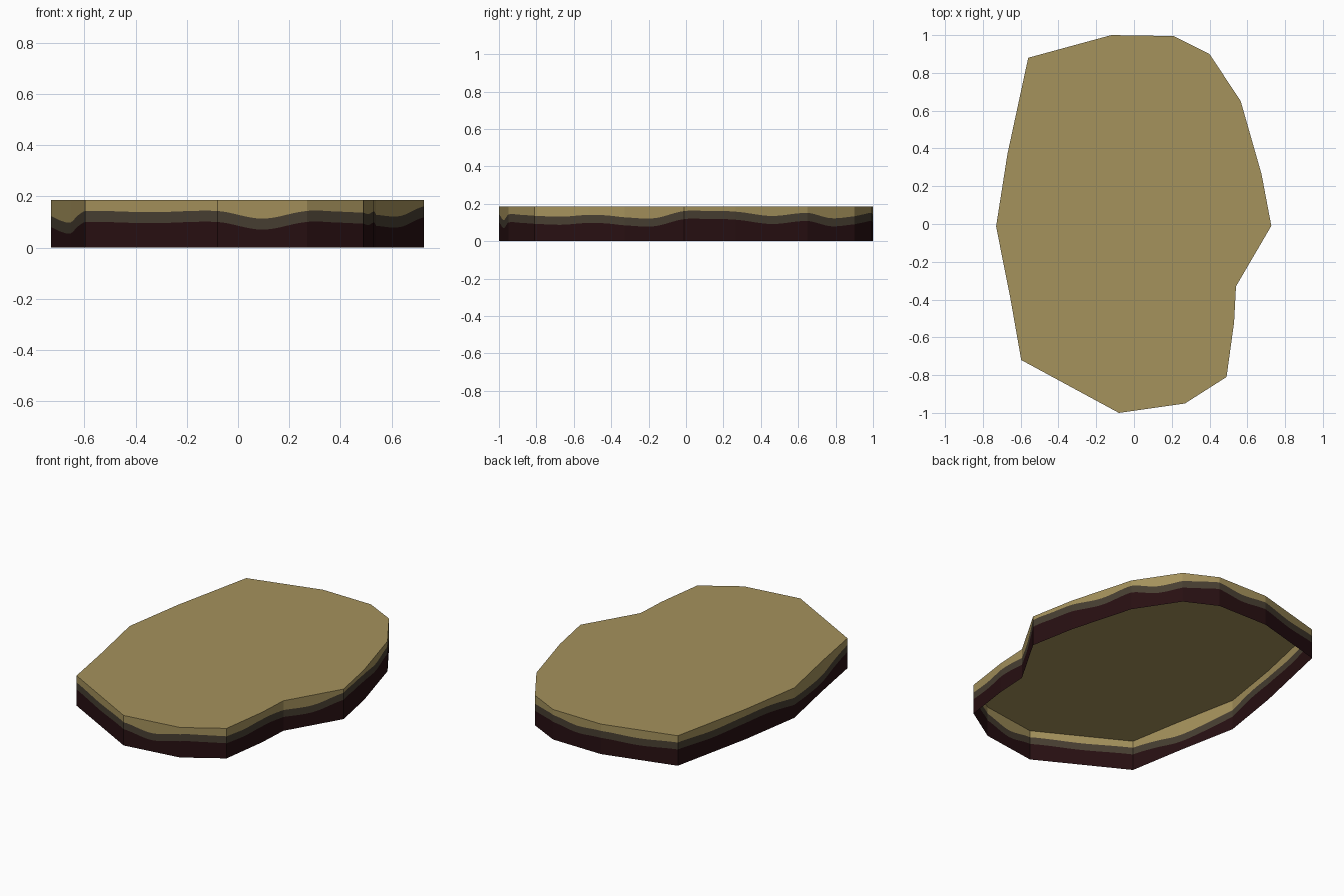
import bpy, bmesh

if "Cube" in bpy.data.objects:
    bpy.data.objects.remove(bpy.data.objects["Cube"])

HEIGHT = 0.185      # slab height
BAND = 0.043        # thickness of the middle stratum
STEPS = 8           # subdivisions per half edge

# Slab outline, clockwise seen from above: x, y, then height of the dark
# stratum at the corner and at the middle of the edge that follows it
OUTLINE = [
    (-0.56, 0.88, .100, .090), (-0.12, 1.00, .100, .088),
    (0.21, 0.995, .108, .100), (0.40, 0.90, .090, .080),
    (0.565, 0.65, .108, .092), (0.675, 0.265, .115, .118),
    (0.727, -0.01, .118, .080), (0.54, -0.33, .085, .095),
    (0.53, -0.52, .098, .088), (0.49, -0.81, .093, .098),
    (0.27, -0.95, .100, .070), (-0.08, -1.00, .100, .095),
    (-0.597, -0.72, .100, .082), (-0.655, -0.39, .055, .062),
    (-0.73, -0.013, .080, .100), (-0.67, 0.37, .100, .090),
]


def material(name, color):
    m = bpy.data.materials.new(name)
    m.diffuse_color = (*color, 1)
    m.use_nodes = True
    m.node_tree.nodes["Principled BSDF"].inputs["Base Color"].default_value = m.diffuse_color
    return m


earth = material("tan_earth", (0.376, 0.287, 0.107))
stone = material("grey_brown_stone", (0.065, 0.050, 0.032))
rock = material("dark_red_rock", (0.021, 0.005, 0.006))


def make_object(name, bm, mats):
    mesh = bpy.data.meshes.new(name)
    bm.to_mesh(mesh)
    bm.free()
    for m in mats:
        mesh.materials.append(m)
    obj = bpy.data.objects.new(name, mesh)
    bpy.context.collection.objects.link(obj)


def spline(a, b, c, d, t):
    """Smooth curve from b to c."""
    return b + 0.5 * t * (c - a + t * (2 * a - 5 * b + 4 * c - d
                                       + t * (3 * (b - c) + d - a)))


# Flat top surface
bm = bmesh.new()
bm.faces.new([bm.verts.new((x, y, HEIGHT)) for x, y, _, _ in reversed(OUTLINE)])
make_object("ground_top", bm, [earth])

# Sample the perimeter with a wavy stratum height
keys = []
for i, (x, y, z, zm) in enumerate(OUTLINE):
    nx, ny = OUTLINE[(i + 1) % len(OUTLINE)][:2]
    keys += [(x, y, z), ((x + nx) / 2, (y + ny) / 2, zm)]
n = len(keys)
samples = []
for i in range(n):
    p, q = keys[i], keys[(i + 1) % n]
    for s in range(STEPS):
        t = s / STEPS
        z = spline(keys[i - 1][2], p[2], q[2], keys[(i + 2) % n][2], t)
        samples.append((p[0] + (q[0] - p[0]) * t, p[1] + (q[1] - p[1]) * t, z))
samples.reverse()

# Side walls in three strata, open underneath
bm = bmesh.new()
columns = [[bm.verts.new((x, y, h)) for h in (0, z, z + BAND, HEIGHT)]
           for x, y, z in samples]
for i, a in enumerate(columns):
    b = columns[(i + 1) % len(columns)]
    for k in range(3):
        f = bm.faces.new((a[k], b[k], b[k + 1], a[k + 1]))
        f.material_index = k
make_object("cliff_walls", bm, [rock, stone, earth])
